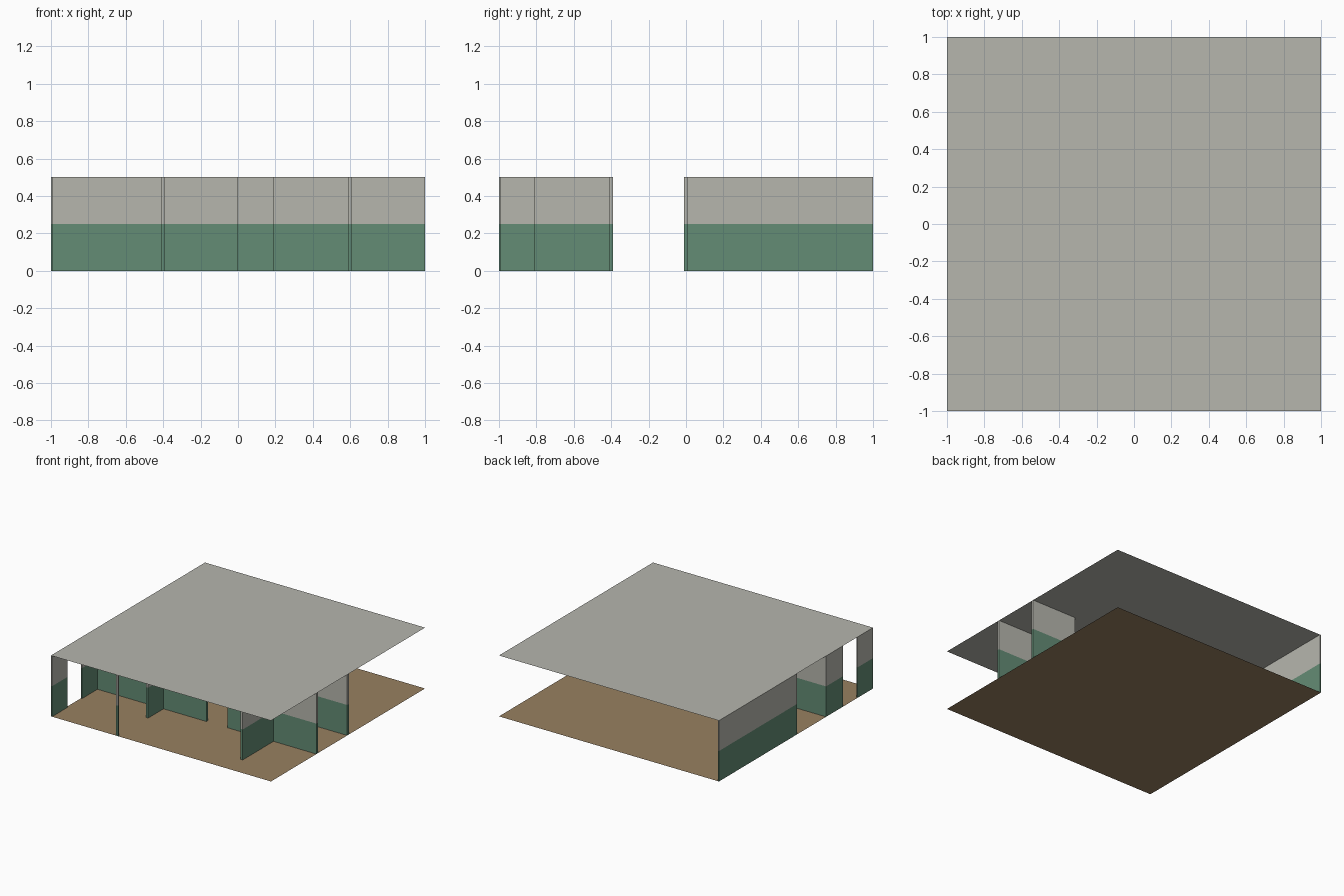
import bpy
import bmesh
from mathutils import Vector

cube = bpy.data.objects.get("Cube")
if cube:
    bpy.data.objects.remove(cube, do_unlink=True)

HEIGHT = 0.5      # floor to ceiling
HALF = 0.01       # half of the wall thickness


def material(name, color):
    mat = bpy.data.materials.new(name)
    mat.use_nodes = True
    mat.diffuse_color = (*color, 1)
    mat.node_tree.nodes["Principled BSDF"].inputs["Base Color"].default_value = (*color, 1)
    return mat


plaster = material("grey plaster", (0.468, 0.468, 0.423))
green = material("green paint", (0.127, 0.263, 0.178))
boards = material("brown floor", (0.314, 0.216, 0.119))


def finish(name, bm, mats):
    mesh = bpy.data.meshes.new(name)
    bm.to_mesh(mesh)
    bm.free()
    for mat in mats:
        mesh.materials.append(mat)
    obj = bpy.data.objects.new(name, mesh)
    bpy.context.collection.objects.link(obj)


def slab(name, z, mat):
    """Square sheet covering the whole plan."""
    bm = bmesh.new()
    bmesh.ops.create_grid(bm, x_segments=1, y_segments=1, size=1)
    bmesh.ops.translate(bm, verts=bm.verts, vec=(0, 0, z))
    finish(name, bm, [mat])


def wall(name, x0, x1, y0, y1):
    """Upright wall, painted green up to half height."""
    bm = bmesh.new()
    bmesh.ops.create_cube(bm, size=1)
    bmesh.ops.scale(bm, verts=bm.verts, vec=(x1 - x0, y1 - y0, HEIGHT))
    bmesh.ops.translate(bm, verts=bm.verts,
                        vec=((x0 + x1) / 2, (y0 + y1) / 2, HEIGHT / 2))
    # the ends are closed by the floor and the ceiling
    bm.normal_update()
    caps = [f for f in bm.faces if abs(f.normal.z) > 0.5]
    bmesh.ops.delete(bm, geom=caps, context='FACES')
    bmesh.ops.bisect_plane(bm, geom=bm.verts[:] + bm.edges[:] + bm.faces[:],
                           plane_co=Vector((0, 0, HEIGHT / 2)), plane_no=Vector((0, 0, 1)))
    for f in bm.faces:
        f.material_index = int(f.calc_center_median().z < HEIGHT / 2)
    finish(name, bm, [plaster, green])


def clip(v):
    return max(-1, min(1, v))


def cross_wall(name, y, x0, x1):
    wall(name, x0, x1, clip(y - HALF), clip(y + HALF))


def long_wall(name, x, y0, y1):
    wall(name, clip(x - HALF), clip(x + HALF), y0, y1)


# floor and ceiling
slab("floor", 0, boards)
slab("ceiling", HEIGHT, plaster)

# outer wall with its doorways
long_wall("outer_wall_front", -1, -1, -0.8)
long_wall("outer_wall_middle", -1, -0.61, -0.39)
long_wall("outer_wall_back", -1, -0.01, 1)

# corridor walls, each broken by a doorway
cross_wall("corridor_front_wall_a", -0.4, -1, 0)
cross_wall("corridor_front_wall_b", -0.4, 0.19, 1)
cross_wall("corridor_back_wall_a", 0, -1, 0.4)
cross_wall("corridor_back_wall_b", 0, 0.59, 1)

# partitions between the front rooms
long_wall("partition_post", -0.4, -1, -0.99)
long_wall("partition_a", -0.4, -0.61, -0.4)
long_wall("partition_b", 0.6, -0.81, -0.4)
